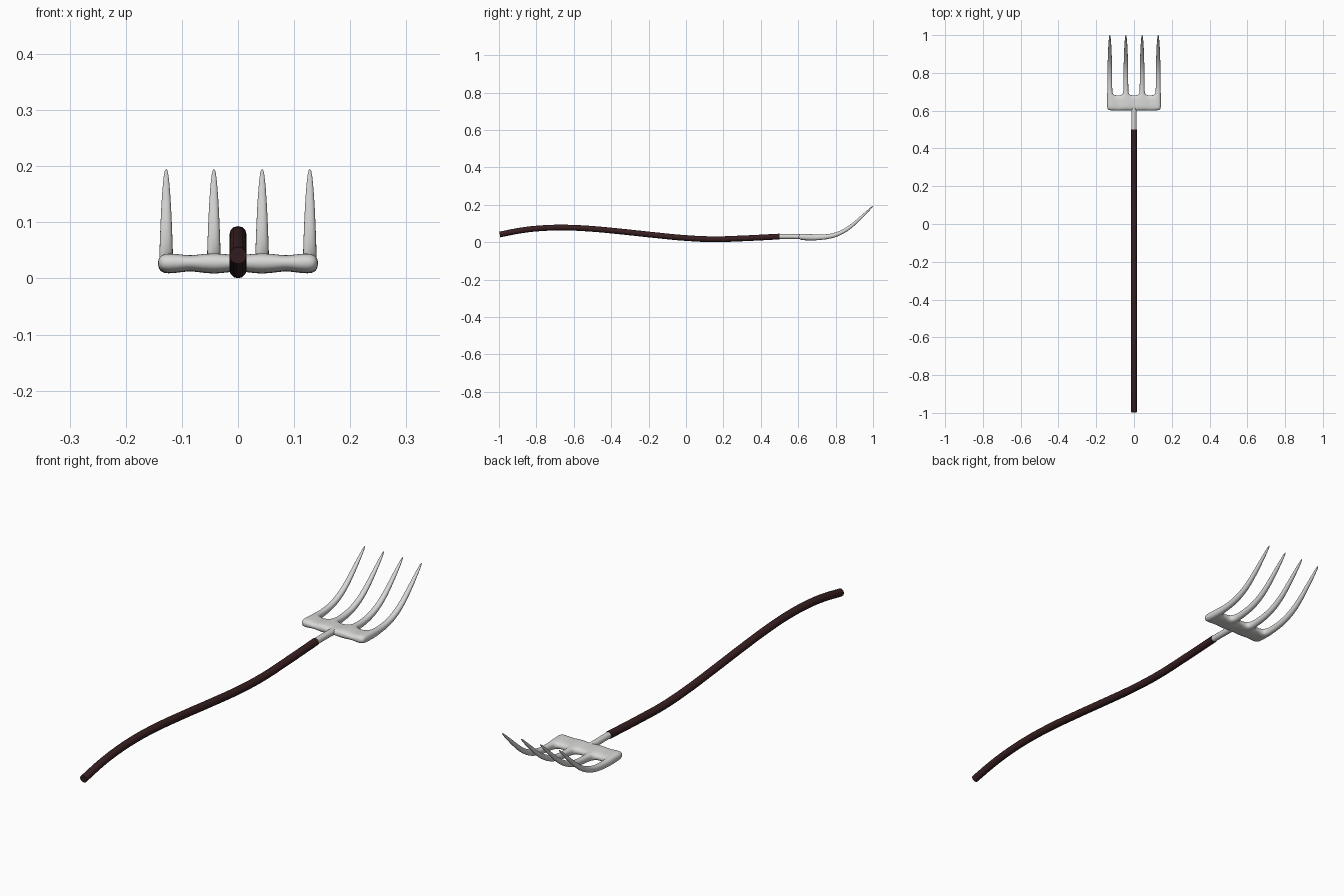
import bpy, bmesh, math
from mathutils import Vector

if "Cube" in bpy.data.objects:
    bpy.data.objects.remove(bpy.data.objects["Cube"])


def material(name, rgb):
    m = bpy.data.materials.new(name)
    m.diffuse_color = (*rgb, 1.0)
    m.use_nodes = True
    m.node_tree.nodes["Principled BSDF"].inputs["Base Color"].default_value = m.diffuse_color
    return m


steel = material("light steel", (0.68, 0.68, 0.67))
wood = material("dark brown wood", (0.040, 0.014, 0.015))


def tube(name, points, radius, mat):
    """Round capped rod following (y, z) points in the x = 0 plane."""
    cu = bpy.data.curves.new(name, 'CURVE')
    cu.dimensions = '3D'
    cu.bevel_depth = radius
    cu.bevel_resolution = 4
    cu.use_fill_caps = True
    cu.resolution_u = 6
    sp = cu.splines.new('BEZIER')
    sp.bezier_points.add(len(points) - 1)
    for bp, (y, z) in zip(sp.bezier_points, points):
        bp.co = (0, y, z)
        bp.handle_left_type = bp.handle_right_type = 'AUTO'
    ob = bpy.data.objects.new(name, cu)
    bpy.context.collection.objects.link(ob)
    bpy.ops.object.select_all(action='DESELECT')
    ob.select_set(True)
    bpy.context.view_layer.objects.active = ob
    bpy.ops.object.convert(target='MESH')
    ob = bpy.context.object
    ob.data.materials.clear()
    ob.data.materials.append(mat)
    bpy.ops.object.shade_smooth_by_angle(angle=math.radians(40))
    return ob


# wavy wooden handle
tube("handle", [(-0.996, 0.041), (-0.88, 0.063), (-0.78, 0.074), (-0.66, 0.078),
                (-0.53, 0.073), (-0.35, 0.057), (-0.18, 0.039), (0.0, 0.022),
                (0.15, 0.0155), (0.3, 0.020), (0.5, 0.030)], 0.0153, wood)

# metal neck joining handle and head
tube("neck", [(0.49, 0.030), (0.56, 0.030), (0.65, 0.028)], 0.0132, steel)

# fork head: plate and four tines as one smooth cage
# rows along the length: y, centre z, tine half width, half thickness
rows = [(0.600, 0.029, 0.0160, 0.0165), (0.640, 0.027, 0.0160, 0.0175),
        (0.683, 0.025, 0.0155, 0.0175), (0.715, 0.0255, 0.0138, 0.0155),
        (0.770, 0.030, 0.0135, 0.0140), (0.825, 0.047, 0.0130, 0.0125),
        (0.880, 0.080, 0.0118, 0.0105), (0.940, 0.136, 0.0092, 0.0080),
        (0.985, 0.179, 0.0055, 0.0048), (1.002, 0.196, 0.0022, 0.0020)]
PLATE = 3  # the first three rows are the solid plate
tine_x = [-0.128, -0.043, 0.043, 0.128]

# columns: (tine centre, side) for tine edges, (web centre, 0) between tines
cols = []
for i, x in enumerate(tine_x):
    cols += [(x, -1), (x, 1)]
    if i < 3:
        cols.append(((x + tine_x[i + 1]) / 2, 0))

verts, index = [], {}


def pair(r, c):
    """Lower and upper vertex of the cage at a row and column."""
    if (r, c) not in index:
        y, z, w, t = rows[r]
        a, b = rows[max(r - 1, 0)], rows[min(r + 1, len(rows) - 1)]
        n = Vector((0, a[1] - b[1], b[0] - a[0])).normalized()
        x, side = cols[c]
        if side == 0:  # thinner web leaves shallow grooves
            t *= 0.72
        p = Vector((x + side * w, y, z))
        index[(r, c)] = len(verts)
        verts.extend([p - n * t, p + n * t])
    return index[(r, c)]


quads = []
for r in range(len(rows) - 1):
    for c in range(len(cols) - 1):
        is_tine = cols[c][1] == -1
        if r < PLATE - 1 or is_tine:
            quads.append([pair(r, c), pair(r, c + 1), pair(r + 1, c + 1), pair(r + 1, c)])

edges = {(q[i], q[(i + 1) % 4]) for q in quads for i in range(4)}
faces = [[v + 1 for v in q] for q in quads] + [q[::-1] for q in quads]
faces += [[a, b, b + 1, a + 1] for a, b in edges if (b, a) not in edges]

me = bpy.data.meshes.new("fork_head")
me.from_pydata([tuple(v) for v in verts], [], faces)
bm = bmesh.new()
bm.from_mesh(me)
bmesh.ops.recalc_face_normals(bm, faces=bm.faces)
for f in bm.faces:
    f.smooth = True
bm.to_mesh(me)
bm.free()
me.materials.append(steel)
head = bpy.data.objects.new("fork_head", me)
bpy.context.collection.objects.link(head)
sub = head.modifiers.new("smooth", 'SUBSURF')
sub.levels = sub.render_levels = 3
